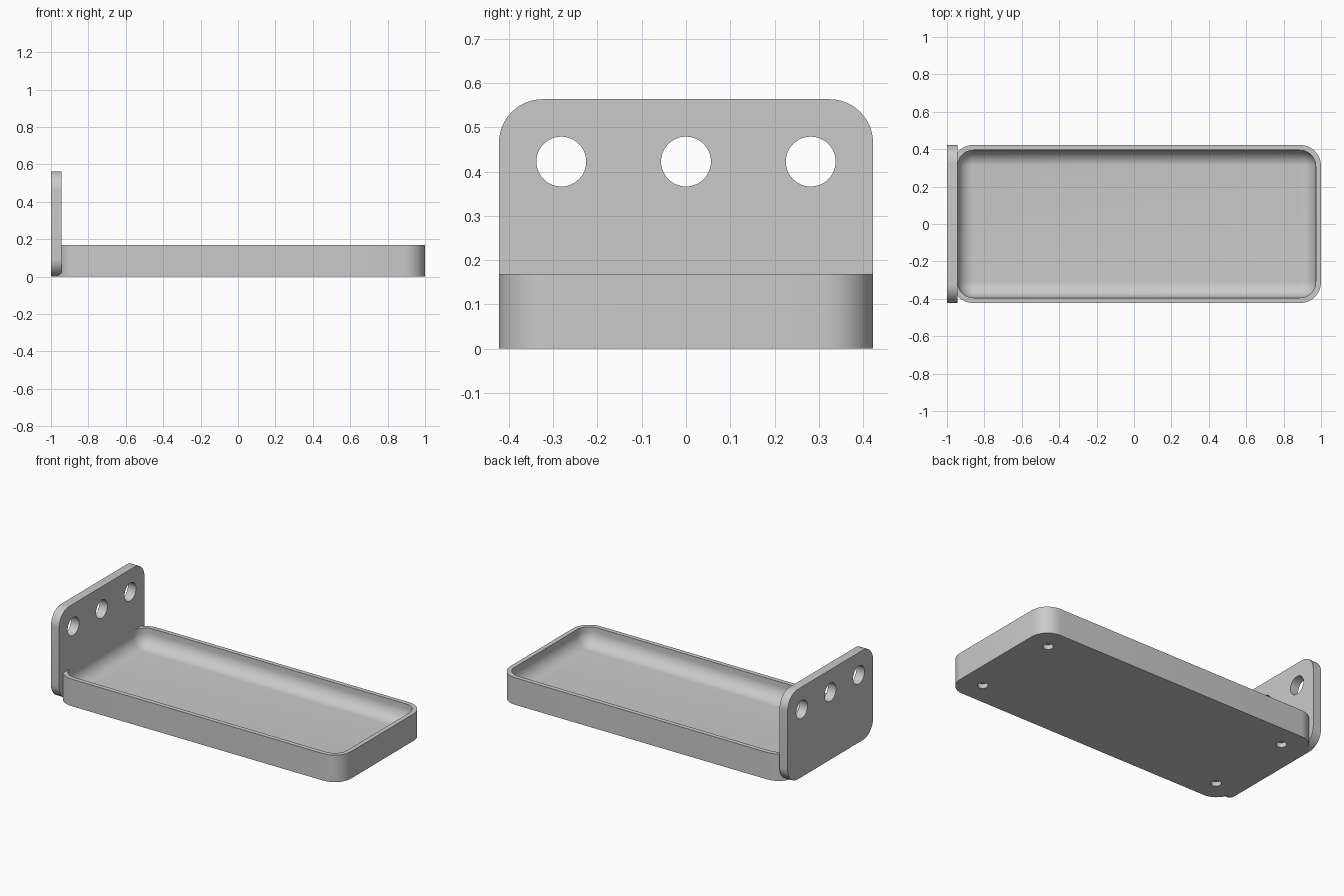
import bpy, bmesh, math
from mathutils import Vector

if "Cube" in bpy.data.objects:
    bpy.data.objects.remove(bpy.data.objects["Cube"])

U = 2 / 142          # one design unit: the model is 142 long
HALF_Y = 30          # half width of tray and plate
TRAY_CORNER = 8      # outer corner radius of the tray
PLATE_CORNER = 7     # corner radius of the plate
WALL = 2             # tray wall thickness
FLOOR = 4            # tray floor thickness
PLATE = 4            # plate thickness
TRAY_MID = 1         # tray centre along x, its end is buried in the plate

grey = bpy.data.materials.new("plain grey")
grey.use_nodes = True
colour = (0.59, 0.59, 0.59, 1)
grey.diffuse_color = colour
grey.node_tree.nodes["Principled BSDF"].inputs["Base Color"].default_value = colour


def rounded_rect(hx, hy, r, steps=12):
    """Counter-clockwise outline of a rounded rectangle."""
    pts = []
    for k, (sx, sy) in enumerate([(1, 1), (-1, 1), (-1, -1), (1, -1)]):
        for i in range(steps + 1):
            a = math.pi / 2 * (k + i / steps)
            pts.append((sx * (hx - r) + r * math.cos(a),
                        sy * (hy - r) + r * math.sin(a)))
    return pts


def circle(r, n=48):
    return [(r * math.cos(math.tau * i / n), r * math.sin(math.tau * i / n)) for i in range(n)]


def loft(name, rings, centre=(0, 0, 0), along_x=False):
    """Closed solid through (outline, height) rings, stacked along z or x."""
    bm = bmesh.new()
    loops = []
    for outline, h in rings:
        loops.append([bm.verts.new((Vector((h, a, b) if along_x else (a, b, h))
                                    + Vector(centre)) * U) for a, b in outline])
    bm.faces.new(loops[0][::-1])
    bm.faces.new(loops[-1])
    for low, high in zip(loops, loops[1:]):
        for i in range(len(low)):
            j = (i + 1) % len(low)
            bm.faces.new((low[i], low[j], high[j], high[i]))
    bmesh.ops.remove_doubles(bm, verts=bm.verts, dist=1e-5)
    bmesh.ops.recalc_face_normals(bm, faces=bm.faces)
    mesh = bpy.data.meshes.new(name)
    bm.to_mesh(mesh)
    bm.free()
    mesh.materials.append(grey)
    obj = bpy.data.objects.new(name, mesh)
    bpy.context.collection.objects.link(obj)
    return obj


def combine(target, other, operation):
    """Apply a boolean and discard the second solid."""
    mod = target.modifiers.new(operation.lower(), 'BOOLEAN')
    mod.operation, mod.object, mod.solver = operation, other, 'EXACT'
    bpy.context.view_layer.objects.active = target
    bpy.ops.object.modifier_apply(modifier=mod.name)
    bpy.data.objects.remove(other)


# Tray body
outer = rounded_rect(70, HALF_Y, TRAY_CORNER)
tray = loft("shelf_tray", [(outer, 0), (outer, 12)], (TRAY_MID, 0, 0))

# Hollow with a rounded bottom edge
fillet = TRAY_CORNER - WALL
rings = []
for i in range(13):
    a = math.pi / 2 * i / 12
    inset = fillet * (1 - math.sin(a))
    rings.append((rounded_rect(70 - WALL - inset, HALF_Y - WALL - inset, fillet - inset),
                  FLOOR + fillet * (1 - math.cos(a))))
rings.append((rounded_rect(70 - WALL, HALF_Y - WALL, fillet), 14))
combine(tray, loft("hollow_cutter", rings, (TRAY_MID, 0, 0)), 'DIFFERENCE')

# Shallow sockets under the corners
for sx in (-1, 1):
    for sy in (-1, 1):
        socket = loft("socket_cutter", [(circle(2.1), -1), (circle(2.1), 2)],
                      (TRAY_MID + sx * 60, sy * 20, 0))
        combine(tray, socket, 'DIFFERENCE')

# Upright mounting plate with three screw holes
panel = rounded_rect(HALF_Y, 20, PLATE_CORNER)
plate = loft("mounting_plate", [(panel, 0), (panel, PLATE)], (-71, 0, 20), True)
for y in (-20, 0, 20):
    hole = loft("hole_cutter", [(circle(4), -1), (circle(4), PLATE + 1)], (-71, y, 30), True)
    combine(plate, hole, 'DIFFERENCE')
combine(tray, plate, 'UNION')

# Smooth curves, sharp edges
bpy.ops.object.select_all(action='DESELECT')
tray.select_set(True)
bpy.context.view_layer.objects.active = tray
bpy.ops.object.shade_smooth_by_angle(angle=math.radians(30))
